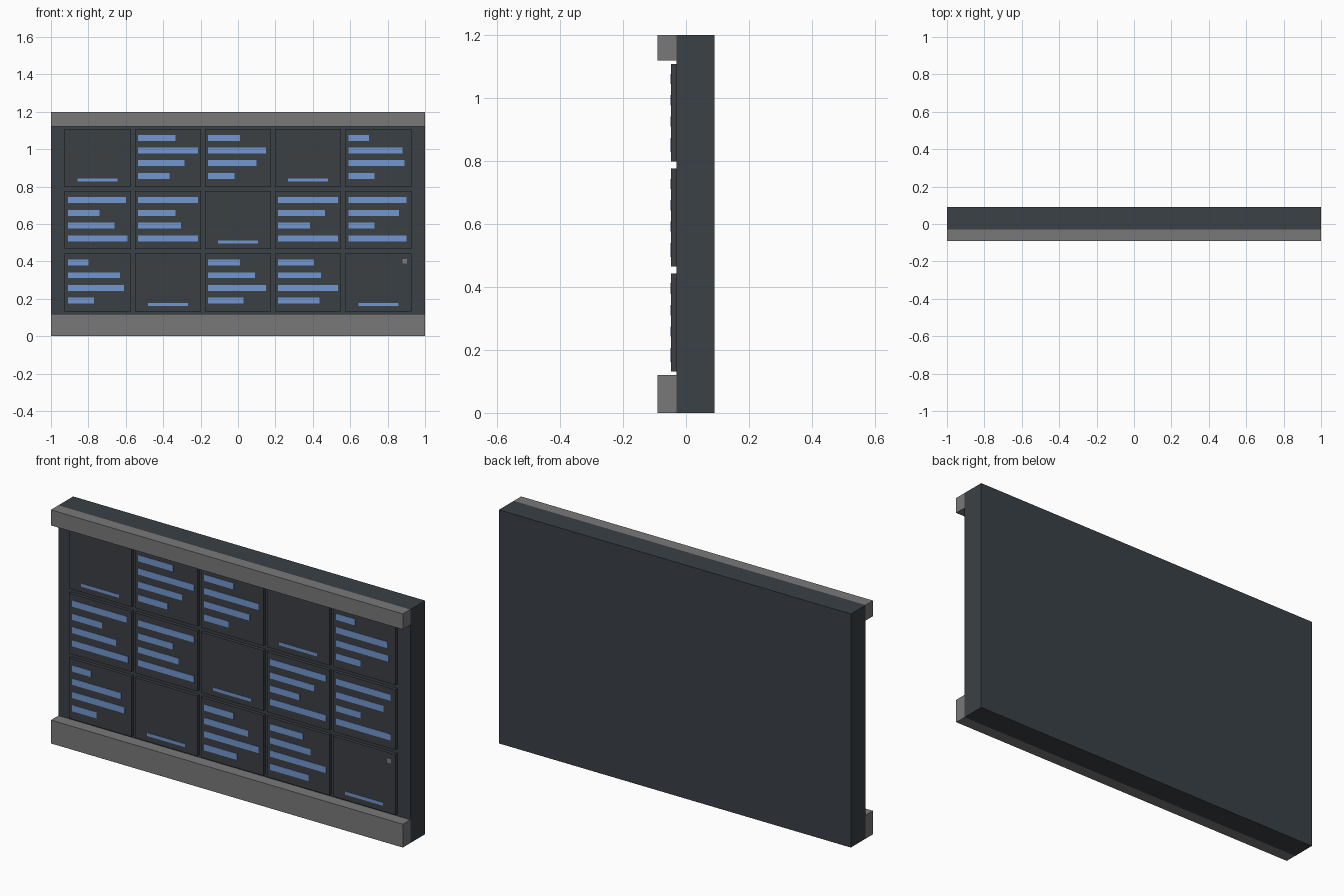
import bpy, bmesh
from mathutils import Matrix

if "Cube" in bpy.data.objects:
    bpy.data.objects.remove(bpy.data.objects["Cube"])


def material(name, rgb):
    m = bpy.data.materials.new(name)
    m.diffuse_color = (*rgb, 1)
    m.use_nodes = True
    m.node_tree.nodes["Principled BSDF"].inputs["Base Color"].default_value = m.diffuse_color
    return m


BODY = material("dark slate", (0.042, 0.052, 0.062))
SCREEN = material("charcoal screen", (0.046, 0.050, 0.057))
RAIL = material("mid grey", (0.19, 0.19, 0.195))
BLUE = material("text blue", (0.17, 0.31, 0.64))
GREY = material("indicator grey", (0.20, 0.20, 0.20))


def boxes(name, mat, items):
    """One object from (x0, x1, y0, y1, z0, z1) boxes."""
    bm = bmesh.new()
    for x0, x1, y0, y1, z0, z1 in items:
        mtx = (Matrix.Translation(((x0 + x1) / 2, (y0 + y1) / 2, (z0 + z1) / 2))
               @ Matrix.Diagonal((x1 - x0, y1 - y0, z1 - z0, 1)))
        bmesh.ops.create_cube(bm, size=1, matrix=mtx)
    me = bpy.data.meshes.new(name)
    bm.to_mesh(me)
    bm.free()
    me.materials.append(mat)
    ob = bpy.data.objects.new(name, me)
    bpy.context.collection.objects.link(ob)
    return ob


# Backing slab and the two front rails
boxes("backing_slab", BODY, [(-1, 1, -0.03, 0.09, 0, 1.2)])
boxes("bottom_rail", RAIL, [(-1, 1, -0.09, -0.03, 0, 0.12)])
boxes("top_rail", RAIL, [(-1, 1, -0.09, -0.03, 1.12, 1.2)])

# Line lengths per screen (hundredths); None is an idle screen
LINES = [
    [None, (20, 32, 25, 17), (17, 31, 26, 14), None, (11, 29, 30, 14)],
    [(31, 17, 25, 32), (32, 20, 23, 32), None, (32, 25, 17, 32), (31, 27, 14, 31)],
    [(11, 28, 30, 14), None, (17, 25, 31, 19), (19, 23, 32, 22), None],
]
FRONT, PLATE = -0.047, -0.049

for r, row in enumerate(LINES):
    cz = 0.954 - 0.3335 * r
    for c, lines in enumerate(row):
        cx = (c - 2) * 0.375
        tag = f"{r + 1}_{c + 1}"
        # Screen panel
        boxes(f"screen_{tag}", SCREEN,
              [(cx - 0.177, cx + 0.177, FRONT, -0.03, cz - 0.155, cz + 0.155)])
        # Blue lines, or a single thin bar on an idle screen
        if lines:
            bars = []
            for i, n in enumerate(lines):
                z = cz + 0.107 - 0.068 * i
                bars.append((cx - 0.16, cx - 0.16 + n / 100, PLATE, FRONT,
                             z - 0.016, z + 0.016))
        else:
            z = cz - 0.118
            bars = [(cx - 0.107, cx + 0.107, PLATE, FRONT, z - 0.008, z + 0.008)]
        boxes(f"screen_lines_{tag}", BLUE, bars)

# Small indicator on the bottom right screen
boxes("indicator", GREY, [(0.88, 0.903, PLATE, FRONT, 0.39, 0.413)])
